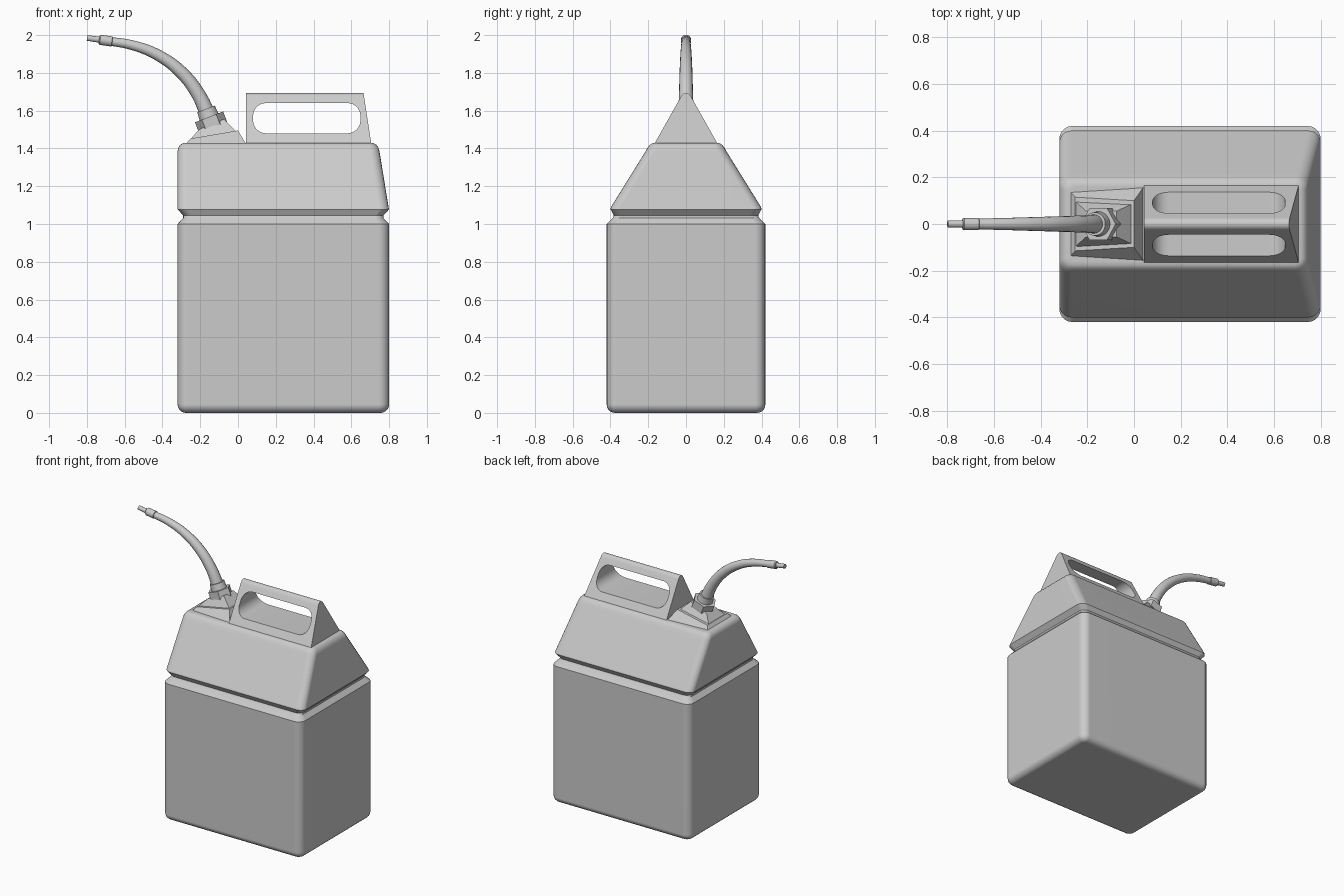
import bpy, bmesh, math
from mathutils import Vector

if "Cube" in bpy.data.objects:
    bpy.data.objects.remove(bpy.data.objects["Cube"])


def loft(name, rings, smooth=None):
    """Skin a stack of equal-length vertex loops and cap both ends."""
    bm = bmesh.new()
    loops = [[bm.verts.new(p) for p in r] for r in rings]
    for a, b in zip(loops, loops[1:]):
        for i in range(len(a)):
            j = (i + 1) % len(a)
            bm.faces.new((a[i], a[j], b[j], b[i]))
    bm.faces.new(loops[0][::-1])
    bm.faces.new(loops[-1])
    bmesh.ops.recalc_face_normals(bm, faces=bm.faces)
    me = bpy.data.meshes.new(name)
    bm.to_mesh(me)
    bm.free()
    ob = bpy.data.objects.new(name, me)
    bpy.context.collection.objects.link(ob)
    if smooth:
        shade(ob, smooth)
    return ob


def select(ob):
    bpy.ops.object.select_all(action='DESELECT')
    ob.select_set(True)
    bpy.context.view_layer.objects.active = ob


def shade(ob, angle):
    select(ob)
    bpy.ops.object.shade_smooth_by_angle(angle=math.radians(angle))


def rounded(x0, x1, y0, y1, r, n=5):
    """Outline of a rounded rectangle as 2D points."""
    pts = []
    for k, (cx, cy) in enumerate([(x1 - r, y1 - r), (x0 + r, y1 - r),
                                  (x0 + r, y0 + r), (x1 - r, y0 + r)]):
        for i in range(n + 1):
            a = math.pi / 2 * (k + i / n)
            pts.append((cx + r * math.cos(a), cy + r * math.sin(a)))
    return pts


def turned(name, base, axis, profile, sides, smooth=None):
    """Lathe (distance, radius) steps along an axis lying in the xz plane."""
    d = Vector(axis).normalized()
    u, v = Vector((0, 1, 0)), d.cross(Vector((0, 1, 0)))
    rings = []
    for t, r in profile:
        rings.append([Vector(base) + d * t + r * (u * math.cos(a) + v * math.sin(a))
                      for a in (2 * math.pi * (i + 0.5) / sides for i in range(sides))])
    return loft(name, rings, smooth)


# Tank: rounded bottom, straight walls, groove, tapered shoulders
levels = []
for i in range(6):
    a = math.pi / 2 * i / 5
    inset = 0.045 * (1 - math.sin(a))
    levels.append((0.045 * (1 - math.cos(a)), -0.32 + inset, 0.8 - inset, 0.42 - inset, 0.055 - inset))
levels += [
    (1.000, -0.320, 0.800, 0.420, 0.055),
    (1.032, -0.290, 0.770, 0.388, 0.045),
    (1.045, -0.290, 0.770, 0.382, 0.045),
    (1.078, -0.320, 0.800, 0.400, 0.050),
    (1.090, -0.320, 0.797, 0.397, 0.050),
    (1.385, -0.320, 0.749, 0.214, 0.050),
    (1.405, -0.316, 0.743, 0.203, 0.047),
    (1.420, -0.305, 0.732, 0.190, 0.040),
    (1.428, -0.290, 0.718, 0.177, 0.030),
    (1.430, -0.272, 0.700, 0.160, 0.020),
]
tank = loft("tank", [[(x, y, z) for x, y in rounded(x0, x1, -h, h, r)]
                     for z, x0, x1, h, r in levels], 35)
tank.modifiers.new("normals", 'WEIGHTED_NORMAL').keep_sharp = True

# Handle: triangular prism with a rounded ridge and a sloping rear end
half = [(0.17, 1.42), (0.028, 1.672), (0.022, 1.682), (0.012, 1.69)]
section = half + [(0, 1.693)] + [(-y, z) for y, z in half[::-1]]
handle = loft("handle", [
    [(0.042, y, z) for y, z in section],
    [(0.705 - 0.04 * (z - 1.43) / 0.26, y, z) for y, z in section]])

# Grip slot cut through the handle
slot = rounded(0.08, 0.648, 1.48, 1.64, 0.068, 8)
cutter = loft("slot_cutter", [[(x, s, z) for x, z in slot] for s in (-0.4, 0.4)])
cutter.hide_render = True
cut = handle.modifiers.new("slot", 'BOOLEAN')
cut.operation, cut.object, cut.solver = 'DIFFERENCE', cutter, 'EXACT'
select(handle)
bpy.ops.object.modifier_apply(modifier="slot")
bpy.data.objects.remove(cutter)
shade(handle, 35)


def wedge(name, lo, hi):
    """Four-sided block; each end is (x left, z, half width, x right, z, half width)."""
    return loft(name, [[(xl, -wl, zl), (xr, -wr, zr), (xr, wr, zr), (xl, wl, zl)]
                       for xl, zl, wl, xr, zr, wr in (lo, hi)])


# Spout mount: sloped wedge with a tilted pyramid on top
wedge("spout_mount", (-0.275, 1.425, 0.14, 0.042, 1.425, 0.16),
      (-0.252, 1.452, 0.115, 0.0, 1.495, 0.1))
wedge("spout_pedestal", (-0.255, 1.445, 0.1, -0.01, 1.49, 0.085),
      (-0.205, 1.502, 0.055, -0.075, 1.555, 0.055))

# Hexagonal nut and round collar
base, axis = (-0.137, 0, 1.525), (-0.36, 0, 0.93)
turned("spout_nut", base, axis, [(-0.015, 0.08), (0.045, 0.08)], 6)
turned("spout_collar", base, axis, [(0.04, 0.054), (0.09, 0.05)], 24, 35)

# Bent tapering spout
path = [(-0.155, 1.57, 0.042), (-0.212, 1.69, 0.037), (-0.30, 1.803, 0.034),
        (-0.42, 1.892, 0.030), (-0.55, 1.944, 0.026), (-0.70, 1.971, 0.022)]
cu = bpy.data.curves.new("spout", 'CURVE')
cu.dimensions = '3D'
cu.bevel_depth, cu.bevel_resolution, cu.resolution_u = 1.0, 6, 8
cu.use_fill_caps = True
sp = cu.splines.new('BEZIER')
sp.bezier_points.add(len(path) - 1)
for p, (x, z, r) in zip(sp.bezier_points, path):
    p.co, p.radius = (x, 0, z), r
    p.handle_left_type = p.handle_right_type = 'AUTO'
spout = bpy.data.objects.new("spout", cu)
bpy.context.collection.objects.link(spout)
select(spout)
bpy.ops.object.convert(target='MESH')
shade(bpy.context.object, 35)

# Sleeve and narrow nozzle at the tip
turned("spout_nozzle", (-0.665, 0, 1.966), (-0.135, 0, 0.019),
       [(0, 0.023), (0.003, 0.027), (0.065, 0.027), (0.07, 0.022), (0.071, 0.016), (0.135, 0.015)], 24, 35)
